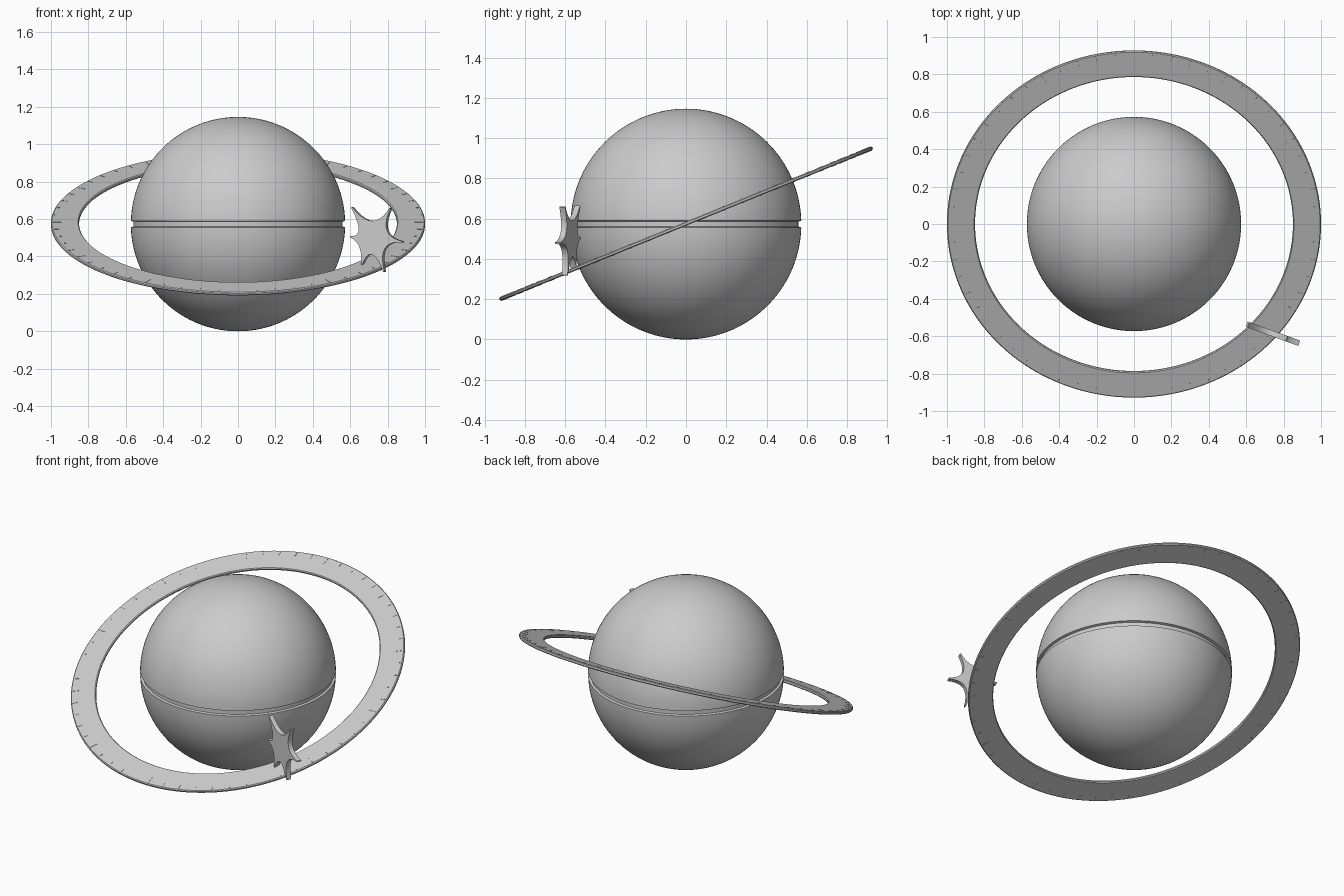
import bpy, bmesh
from math import sin, cos, pi, radians, sqrt
from mathutils import Vector, Matrix

if "Cube" in bpy.data.objects:
    bpy.data.objects.remove(bpy.data.objects["Cube"])

R = 0.573
TILT = Matrix.Translation((0, 0, 0.575)) @ Matrix.Rotation(radians(22.1), 4, 'X')


def finish(name, bm, matrix=None, angle=30):
    bmesh.ops.recalc_face_normals(bm, faces=bm.faces)
    mesh = bpy.data.meshes.new(name)
    bm.to_mesh(mesh)
    bm.free()
    ob = bpy.data.objects.new(name, mesh)
    bpy.context.collection.objects.link(ob)
    if matrix:
        ob.matrix_world = matrix
    bpy.ops.object.select_all(action='DESELECT')
    ob.select_set(True)
    bpy.context.view_layer.objects.active = ob
    bpy.ops.object.shade_smooth_by_angle(angle=radians(angle))
    return ob


def lathe(name, profile, steps, closed=False, matrix=None):
    bm = bmesh.new()
    vs = [bm.verts.new((r, 0, z)) for r, z in profile]
    edges = [bm.edges.new(p) for p in zip(vs, vs[1:])]
    if closed:
        edges.append(bm.edges.new((vs[-1], vs[0])))
    bmesh.ops.spin(bm, geom=vs + edges, cent=(0, 0, 0), axis=(0, 0, 1),
                   angle=2 * pi, steps=steps, use_duplicate=False)
    bmesh.ops.remove_doubles(bm, verts=bm.verts, dist=1e-5)
    return finish(name, bm, matrix)


# planet: sphere with a shallow groove round the equator
half, depth, n = 0.017, 0.014, 32
rim = sqrt(R * R - half * half)
a0 = half / R
lower = [(R * cos(a), R * sin(a)) for a in
         [-pi / 2 + (pi / 2 - a0) * i / n for i in range(n + 1)]]
lower[0] = (0, -R)
groove = [(rim - depth, -half * 0.75), (rim - depth, half * 0.75)]
upper = [(r, -z) for r, z in reversed(lower)]
lathe("planet", lower + groove + upper, 128,
      matrix=Matrix.Translation((0, 0, R)))

# tilted flat ring with softened rims
t, b = 0.0095, 0.005
lathe("ring", [(0.85, -t + b), (0.85 + b, -t), (1 - b, -t), (1, -t + b),
               (1, t - b), (1 - b, t), (0.85 + b, t), (0.85, t - b)],
      160, closed=True, matrix=TILT)

# dial marks on both ring faces, longer every fifth
bm = bmesh.new()
for i in range(60):
    major = i % 5 == 0
    r0, r1, w = (0.945, 0.99, 0.008) if major else (0.962, 0.988, 0.005)
    for side in (-1, 1):
        m = (Matrix.Rotation(i * pi / 30, 4, 'Z')
             @ Matrix.Translation(((r0 + r1) / 2, 0, side * t))
             @ Matrix.Diagonal((r1 - r0, w, 0.003, 1)))
        bmesh.ops.create_cube(bm, size=1, matrix=m)
finish("ring_marks", bm, TILT)

# upright star with concave sides, standing through the ring
tips = [Vector(p) for p in ((-0.122, 0.165), (-0.13, 0.005), (-0.065, -0.145),
                            (0.064, -0.184), (0.17, -0.022), (0.10, 0.16))]
bm = bmesh.new()
outline = []
for i, p in enumerate(tips):
    q = tips[(i + 1) % 6]
    valley = (p.normalized() + q.normalized()).normalized() * 0.09
    ctrl = 2 * valley - (p + q) / 2
    side = (q - p).normalized() * 0.004
    p2, q2 = p + side, q - side
    for k in range(11):
        u = k / 10
        c = p2 * (1 - u) ** 2 + ctrl * 2 * u * (1 - u) + q2 * u * u
        outline.append(bm.verts.new((c.x, -0.015, c.y)))
face = bm.faces.new(outline)
ext = bmesh.ops.extrude_face_region(bm, geom=[face])
bmesh.ops.translate(bm, vec=(0, 0.03, 0),
                    verts=[v for v in ext["geom"] if isinstance(v, bmesh.types.BMVert)])
bmesh.ops.triangulate(bm, faces=[f for f in bm.faces if len(f.verts) > 4])
finish("star", bm, Matrix.Translation((0.725, -0.58, 0.5))
       @ Matrix.Rotation(radians(-20), 4, 'Z'))
